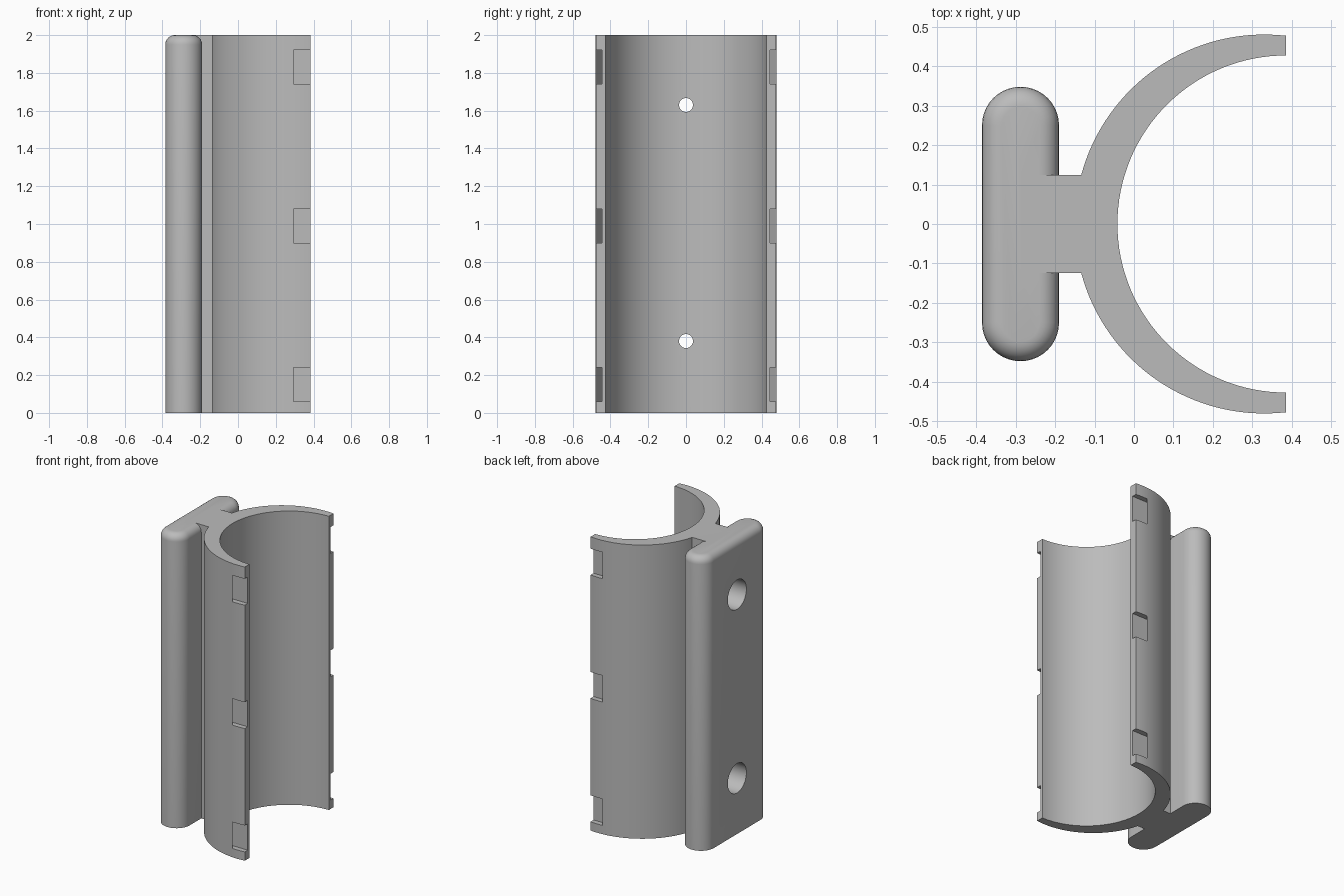
import bpy, bmesh
from math import sin, cos, asin, acos, pi, radians
from mathutils import Matrix

cube = bpy.data.objects.get("Cube")
if cube:
    bpy.data.objects.remove(cube, do_unlink=True)

HEIGHT = 2.0
END_X = 0.385          # open edge of the cradle
NECK = 0.124           # half width of the neck
SLAB_X, SLAB_R, SLAB_Y = -0.2875, 0.0975, 0.25

grey = bpy.data.materials.new("plain_grey")
grey.use_nodes = True
grey.diffuse_color = (0.5, 0.5, 0.5, 1)
grey.node_tree.nodes["Principled BSDF"].inputs["Base Color"].default_value = (0.5, 0.5, 0.5, 1)


def arc(cx, cy, r, a0, a1, n):
    return [(cx + r * cos(a0 + (a1 - a0) * i / n), cy + r * sin(a0 + (a1 - a0) * i / n))
            for i in range(n + 1)]


def finish(name, bm):
    bmesh.ops.recalc_face_normals(bm, faces=bm.faces)
    mesh = bpy.data.meshes.new(name)
    bm.to_mesh(mesh)
    bm.free()
    mesh.materials.append(grey)
    obj = bpy.data.objects.new(name, mesh)
    bpy.context.collection.objects.link(obj)
    return obj


def prism(name, outline, z0, z1, round_top=0):
    bm = bmesh.new()
    face = bm.faces.new([bm.verts.new((x, y, z0)) for x, y in outline])
    top = bmesh.ops.extrude_face_region(bm, geom=[face])["geom"]
    bmesh.ops.translate(bm, vec=(0, 0, z1 - z0),
                        verts=[v for v in top if isinstance(v, bmesh.types.BMVert)])
    if round_top:
        rim = [e for e in bm.edges if all(v.co.z > z1 - 1e-4 for v in e.verts)]
        bmesh.ops.bevel(bm, geom=rim, offset=round_top, segments=6, profile=0.5, affect="EDGES")
    return finish(name, bm)


def drill(name, x0, x1, z, r):
    bm = bmesh.new()
    place = Matrix.Translation(((x0 + x1) / 2, 0, z)) @ Matrix.Rotation(pi / 2, 4, "Y")
    bmesh.ops.create_cone(bm, cap_ends=True, segments=40, radius1=r, radius2=r,
                          depth=x1 - x0, matrix=place)
    return finish(name, bm)


def combine(target, other, operation):
    mod = target.modifiers.new(operation.lower(), "BOOLEAN")
    mod.operation, mod.solver, mod.object = operation, "EXACT", other
    bpy.context.view_layer.objects.active = target
    bpy.ops.object.modifier_apply(modifier=mod.name)
    bpy.data.objects.remove(other, do_unlink=True)


# Crescent cradle with the neck in one outline
outer_x, outer_r, inner_r = 0.33, 0.48, 0.427
start = acos((END_X - outer_x) / outer_r)
stop = pi - asin(NECK / outer_r)
upper = arc(outer_x, 0, outer_r, start, stop, 32) + [(SLAB_X, NECK)]
lower = [(x, -y) for x, y in reversed(upper)]
inner = arc(END_X, 0, inner_r, -pi / 2, -3 * pi / 2, 64)
holder = prism("cradle_holder", upper + lower + inner, 0, HEIGHT)

# Mounting slab with round ends and a softened top rim
ends = arc(SLAB_X, SLAB_Y, SLAB_R, 0, pi, 20) + arc(SLAB_X, -SLAB_Y, SLAB_R, pi, 2 * pi, 20)
combine(holder, prism("mounting_slab", ends, 0, HEIGHT, 0.05), "UNION")

# Screw holes: wide bore from the back, narrow hole into the cradle
for z in (0.38, 1.63):
    combine(holder, drill("bore", -0.6, -0.16, z, 0.1), "DIFFERENCE")
    combine(holder, drill("screw_hole", -0.3, 0.1, z, 0.037), "DIFFERENCE")

# Undercut snap notches along both open edges
hook = [(0.5, 0.445), (0.5, 0.6), (0.295, 0.6), (0.295, 0.478), (0.235, 0.445)]
for z in (0.06, 0.9, 1.74):
    for side in (-1, 1):
        cutter = prism("notch", [(x, y * side) for x, y in hook], z, z + 0.18)
        combine(holder, cutter, "DIFFERENCE")

bpy.ops.object.select_all(action="DESELECT")
holder.select_set(True)
bpy.context.view_layer.objects.active = holder
bpy.ops.object.shade_smooth_by_angle(angle=radians(30))
